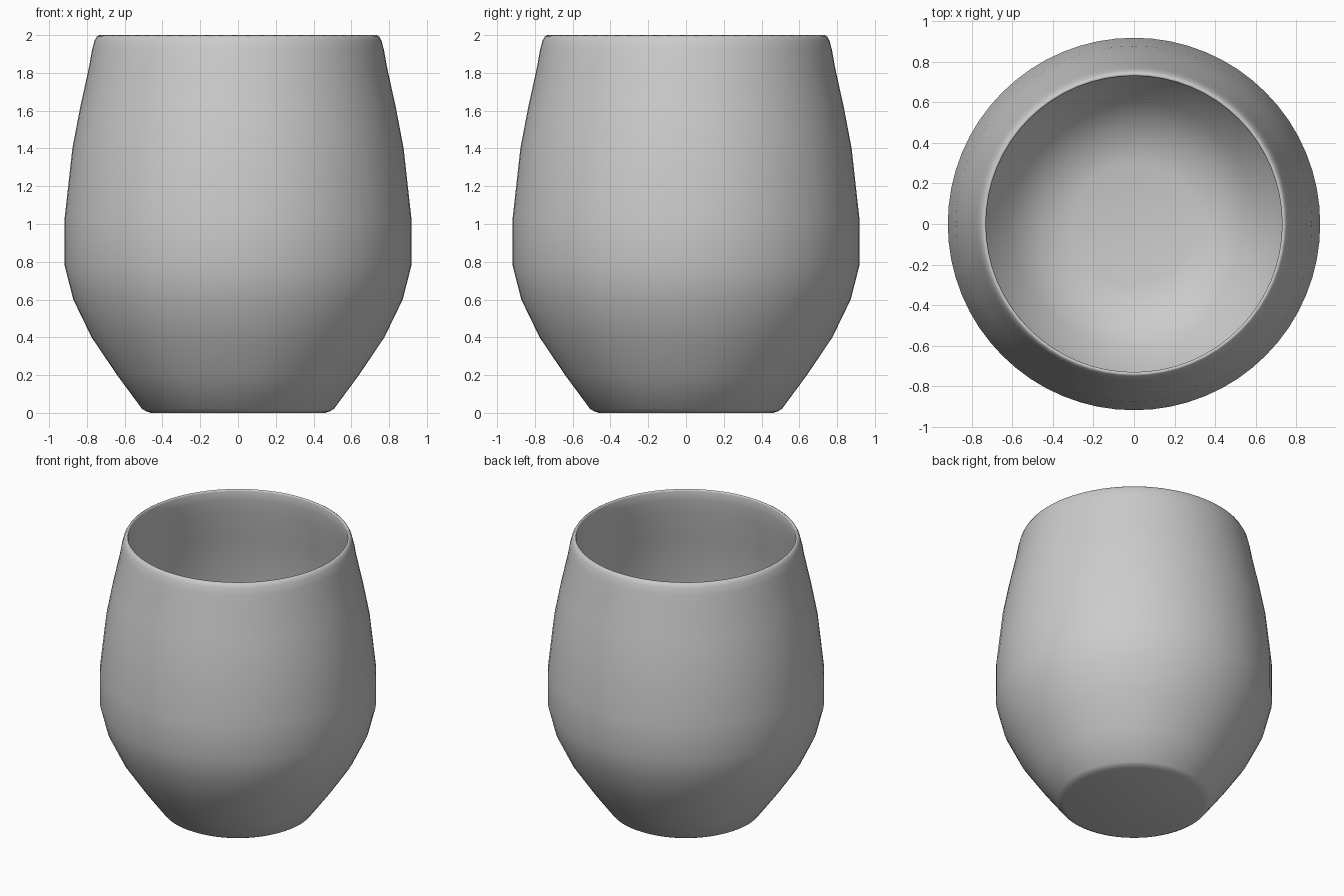
import bpy, bmesh, math

if "Cube" in bpy.data.objects:
    bpy.data.objects.remove(bpy.data.objects["Cube"])

SEGMENTS = 64

# Half profile (radius, height): base, outer wall, rounded lip, inner wall, bowl floor
outer = [(0, 0.005), (0.46, 0.005), (0.485, 0.008), (0.507, 0.02), (0.64, 0.2), (0.775, 0.4),
         (0.872, 0.6), (0.918, 0.78), (0.918, 1.03), (0.877, 1.4), (0.835, 1.62),
         (0.789, 1.83)]
lip = [(0.773, 1.92), (0.76, 1.97), (0.748, 1.992), (0.735, 2.0), (0.73, 1.985)]
inner = [(0.735, 1.92), (0.748, 1.82), (0.795, 1.61), (0.837, 1.39), (0.877, 1.03),
         (0.877, 0.79), (0.833, 0.62), (0.738, 0.43), (0.605, 0.235), (0.46, 0.1),
         (0.3, 0.065), (0, 0.06)]
profile = [(r, z if i else 0.0) if z > 0.006 else (r, 0.0)
           for i, (r, z) in enumerate(outer + lip + inner)]

# Spin the profile into a closed thick-walled cup
bm = bmesh.new()
verts = [bm.verts.new((r, 0, z)) for r, z in profile]
edges = [bm.edges.new(pair) for pair in zip(verts, verts[1:])]
bmesh.ops.spin(bm, geom=verts + edges, cent=(0, 0, 0), axis=(0, 0, 1),
               angle=2 * math.pi, steps=SEGMENTS, use_merge=True)
bmesh.ops.remove_doubles(bm, verts=bm.verts, dist=0.0005)
bmesh.ops.recalc_face_normals(bm, faces=bm.faces)

mesh = bpy.data.meshes.new("cup")
bm.to_mesh(mesh)
bm.free()
cup = bpy.data.objects.new("cup", mesh)
bpy.context.collection.objects.link(cup)

# Smooth shading
for poly in mesh.polygons:
    poly.use_smooth = True
